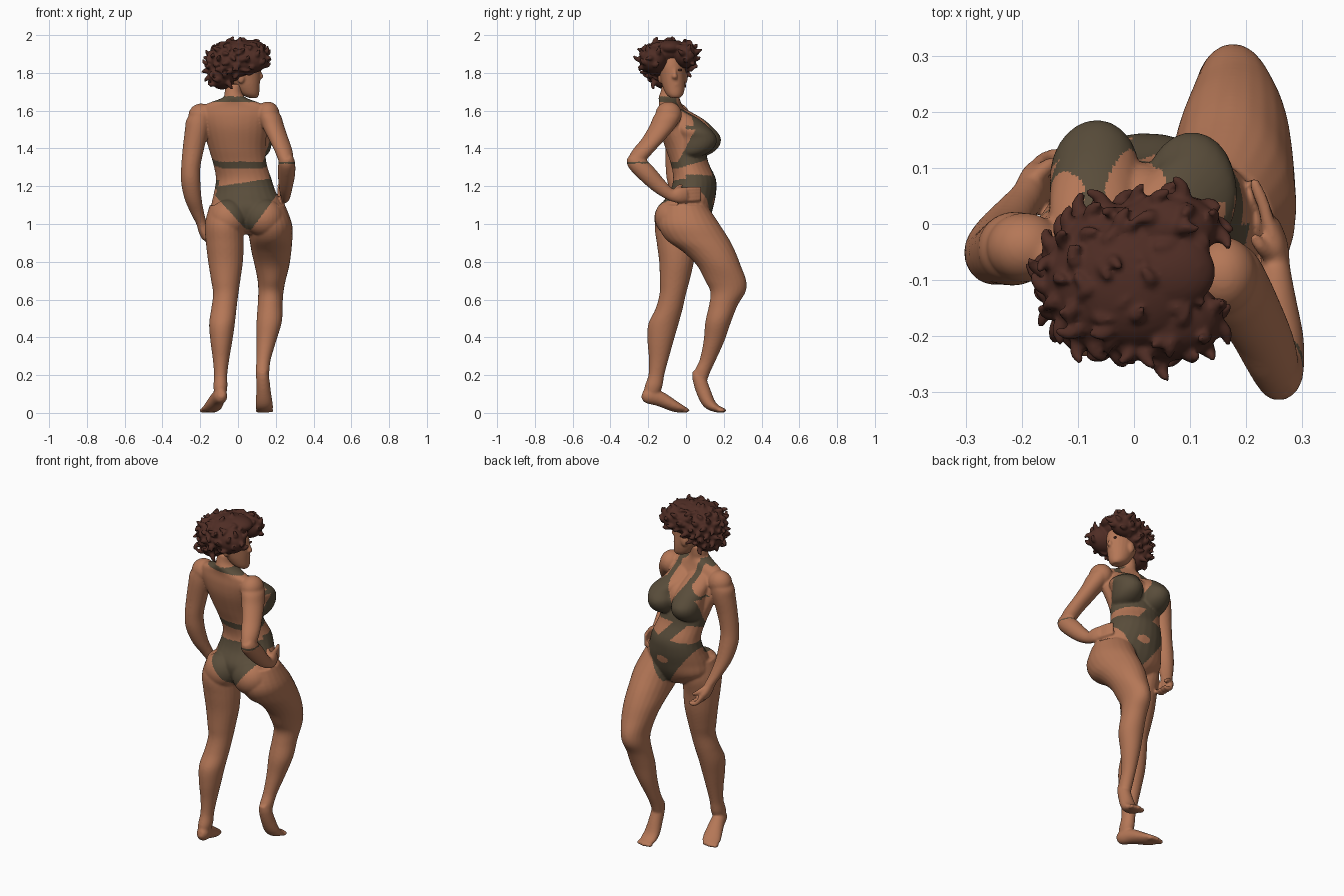
import bpy, bmesh, math, random
from mathutils import Vector, Matrix

random.seed(4)


def material(name, rgb):
    m = bpy.data.materials.new(name)
    m.diffuse_color = (*rgb, 1)
    return m


SKIN = material("warm skin", (0.46, 0.185, 0.095))
SUIT = material("olive swimsuit", (0.10, 0.074, 0.043))
HAIR = material("dark brown hair", (0.078, 0.026, 0.018))


def spline(pts, steps):
    """Catmull-Rom through rows of numbers."""
    out, n = [], len(pts)
    for i in range(n - 1):
        a, b, c, d = pts[max(i - 1, 0)], pts[i], pts[i + 1], pts[min(i + 2, n - 1)]
        for s in range(steps):
            t = s / steps
            out.append([0.5 * (2 * q + (r - p) * t + (2 * p - 5 * q + 4 * r - w) * t * t
                               + (3 * q - p - 3 * r + w) * t ** 3) for p, q, r, w in zip(a, b, c, d)])
    return out + [list(pts[-1])]


def loft(bm, pts, flat=True, yaw=0.0, steps=5, sides=24):
    """Closed tube through (x, y, z, rx, ry); flat keeps the rings level."""
    rows, rings = spline(pts, steps), []
    for i, (x, y, z, rx, ry) in enumerate(rows):
        d = Vector(rows[min(i + 1, len(rows) - 1)][:3]) - Vector(rows[max(i - 1, 0)][:3])
        rot = Matrix.Rotation(yaw, 3, 'Z') if flat else d.to_track_quat('Z', 'Y').to_matrix()
        rings.append([bm.verts.new(Vector((x, y, z)) + rot @ Vector((rx * math.cos(a), ry * math.sin(a), 0)))
                      for a in (2 * math.pi * k / sides for k in range(sides))])
    for r, s in zip(rings, rings[1:]):
        for k in range(sides):
            j = (k + 1) % sides
            bm.faces.new((r[k], r[j], s[j], s[k]))
    bm.faces.new(rings[0][::-1])
    bm.faces.new(rings[-1])


def ball(bm, c, r):
    bmesh.ops.create_uvsphere(bm, u_segments=28, v_segments=18, radius=1,
                              matrix=Matrix.Translation(c) @ Matrix.Diagonal((*r, 1)))


def finish(name, bm, voxel, mats, rule=None, smooth=4):
    """Fuse the overlapping forms into one skin, then colour faces by rule."""
    bmesh.ops.recalc_face_normals(bm, faces=bm.faces)
    src = bpy.data.meshes.new(name)
    bm.to_mesh(src)
    bm.free()
    ob = bpy.data.objects.new(name, src)
    bpy.context.collection.objects.link(ob)
    if voxel:
        rm = ob.modifiers.new("fuse", 'REMESH')
        rm.mode, rm.voxel_size = 'VOXEL', voxel
        sm = ob.modifiers.new("soften", 'SMOOTH')
        sm.factor, sm.iterations = 0.5, smooth
        deps = bpy.context.evaluated_depsgraph_get()
        me = bpy.data.meshes.new_from_object(ob.evaluated_get(deps))
        ob.modifiers.clear()
        ob.data = me
    for m in mats:
        ob.data.materials.append(m)
    for p in ob.data.polygons:
        p.use_smooth = True
        p.material_index = int(rule(p.center)) if rule else 0
    return ob


def suit(c):
    """True where the cut-out halter swimsuit covers the body."""
    x, y, z = c
    u = abs(x - 0.02 - (1.4 - z) * 0.085)
    if z < 0.97 or z > 1.675 or x < -0.165:
        return False
    if x > 0.206 and z < 1.32 or x > 0.135 and y < -0.04 and z > 1.33:   # right arm and hand
        return False
    if z < 1.215 + 0.15 * x:                                  # briefs with one small front opening
        hole = y > 0.05 and ((x - 0.055) / 0.04) ** 2 + ((z - 1.12) / 0.022) ** 2 < 1
        return u < 0.022 + (0.65 if y > 0 else 0.82) * (z - 0.98) and not hole
    if z < 1.245 + 0.1 * x and y > 0:                         # belt
        return True
    under = 1.325 + 0.3 * max(y, -0.04)
    if abs(z - under) < 0.018:                                # band under the bust
        return True
    if z < under:                                             # slanting centre strip
        return y > 0.03 and abs(x + 0.03 - (1.33 - z) * 0.9) < 0.045
    if z > 1.645 and y < -0.05:                               # neck band
        return True
    inner = min(0.058, (z - 1.44) * 0.45)
    outer = max(0.095, 0.2 - 1.2 * (z - 1.48))
    back = 0.6 * (z - 1.33) - 0.015 - 0.2 * x if z < 1.5 else 0.0 if z < 1.57 else -0.09
    return y > back and inner < u < outer


# Torso, bust, buttocks and legs
bm = bmesh.new()
loft(bm, [(-.02, -.08, 1.74, .044, .046), (-.025, -.085, 1.70, .046, .05), (-.02, -.09, 1.67, .06, .055),
          (-.02, -.085, 1.645, .125, .056), (-.02, -.08, 1.62, .175, .06), (-.02, -.07, 1.57, .185, .074),
          (-.015, -.045, 1.5, .172, .092),
          (-.005, -.005, 1.4, .152, .102), (.01, .02, 1.32, .143, .1), (.03, .045, 1.24, .148, .112),
          (.037, .037, 1.17, .165, .122), (.047, .008, 1.1, .19, .138), (.052, 0, 1.03, .195, .125),
          (.05, 0, .97, .12, .09), (.05, 0, .945, .05, .05)], yaw=-0.15)
for x0, x1, dy in ((-.075, -.07, .0), (.055, .1, -.022)):
    loft(bm, [(x0, -.055 + dy, 1.61, .06, .05), (x0, .012 + dy, 1.555, .075, .08), (x1, .06 + dy, 1.5, .08, .094),
              (x1, .085 + dy, 1.455, .08, .1), (x1, .08 + dy, 1.41, .076, .095),
              (x1, .062 + dy, 1.375, .062, .075), (x1, .04 + dy, 1.35, .03, .04)], yaw=-.1)
ball(bm, (.015, .01, 1.46), (.08, .1, .1))
ball(bm, (-.052, -.078, 1.03), (.098, .09, .1))
ball(bm, (.135, -.07, 1.035), (.105, .096, .1))
loft(bm, [(-.07, -.03, 1.10, .08, .1), (-.075, -.045, 1.0, .1, .12), (-.07, -.05, .9, .1, .105),
          (-.066, -.05, .8, .092, .092), (-.065, -.06, .7, .077, .079), (-.065, -.07, .63, .067, .07),
          (-.075, -.09, .55, .067, .072), (-.085, -.12, .47, .068, .08), (-.088, -.135, .38, .058, .069),
          (-.09, -.145, .28, .043, .051), (-.092, -.157, .2, .035, .042), (-.093, -.172, .14, .037, .047),
          (-.094, -.185, .09, .03, .04)])
loft(bm, [(.14, -.01, 1.1, .11, .12), (.168, .015, 1.0, .118, .162), (.174, .06, .92, .114, .168),
          (.177, .125, .85, .105, .138), (.18, .174, .78, .092, .116), (.178, .21, .70, .074, .109),
          (.174, .222, .64, .067, .093), (.17, .198, .57, .066, .076), (.165, .17, .48, .067, .068),
          (.15, .148, .38, .052, .055), (.135, .115, .28, .038, .043), (.13, .087, .22, .036, .043),
          (.13, .075, .17, .033, .036)])

# Feet with raised heels
loft(bm, [(-.088, -.232, .1, .016, .018), (-.09, -.205, .092, .034, .04), (-.108, -.14, .075, .04, .04),
          (-.133, -.06, .034, .05, .029), (-.15, -.02, .02, .047, .018), (-.157, .008, .014, .03, .012)], False)
loft(bm, [(.13, .05, .225, .02, .02), (.131, .066, .19, .033, .034), (.135, .09, .12, .038, .038),
          (.138, .12, .055, .045, .034), (.14, .16, .024, .046, .021), (.14, .202, .013, .034, .012)], False)
for foot in ((-.157, .0), (.14, .195)):
    for i in range(5):
        ball(bm, (foot[0] + (i - 2) * .018, foot[1] - abs(i - 2) * .004, .013), (.011, .02, .012))

# Left arm hanging, hand resting on the thigh
ball(bm, (-.195, -.042, 1.572), (.068, .062, .066))
loft(bm, [(-.195, -.045, 1.59, .05, .055), (-.208, -.043, 1.55, .066, .064), (-.217, -.045, 1.5, .064, .065),
          (-.236, -.052, 1.4, .057, .056), (-.25, -.055, 1.3, .051, .053), (-.25, -.045, 1.22, .051, .053),
          (-.237, -.018, 1.13, .045, .046), (-.212, .02, 1.05, .035, .036), (-.192, .045, 1.0, .029, .036),
          (-.178, .064, .95, .028, .048), (-.165, .07, .915, .022, .046)])
for i in range(4):
    y = .04 + i * .022
    loft(bm, [(-.172, y, .935, .013, .013), (-.157, y + .012, .905, .013, .013),
              (-.13, y + .018, .892, .012, .012), (-.108, y + .016, .9, .009, .009)], False, sides=10)
loft(bm, [(-.178, .08, .98, .015, .015), (-.15, .105, .957, .014, .014), (-.122, .11, .94, .009, .009)],
     False, sides=10)

# Right arm bent, hand on the hip
ball(bm, (.158, -.092, 1.58), (.062, .07, .068))
loft(bm, [(.155, -.09, 1.6, .05, .055), (.168, -.1, 1.57, .061, .072), (.185, -.122, 1.52, .059, .071),
          (.215, -.172, 1.45, .053, .063), (.24, -.224, 1.39, .048, .06), (.254, -.262, 1.335, .039, .048),
          (.255, -.262, 1.31, .02, .025)])
loft(bm, [(.257, -.29, 1.36, .026, .026), (.258, -.27, 1.33, .043, .046), (.257, -.21, 1.27, .046, .049),
          (.253, -.14, 1.20, .037, .041), (.252, -.08, 1.155, .027, .032), (.249, -.035, 1.152, .025, .042),
          (.24, .005, 1.157, .018, .039)], False)
for i in range(4):
    z = 1.125 + i * .019
    loft(bm, [(.242, -.015, z, .013, .012), (.232, .03, z + .004, .012, .012),
              (.22, .06, z + .006, .011, .011), (.212, .08, z + .006, .008, .008)], False, sides=10)
loft(bm, [(.247, -.06, 1.17, .014, .014), (.226, -.04, 1.195, .013, .013), (.212, -.02, 1.205, .009, .009)],
     False, sides=10)
finish("body", bm, 0.006, [SKIN, SUIT], suit, smooth=7)

# Head turned to the right, with nose, lips and ears
bm = bmesh.new()
loft(bm, [(.08, -.057, 1.668, .022, .026), (.062, -.06, 1.688, .05, .046), (.045, -.065, 1.73, .07, .06),
          (.03, -.07, 1.78, .087, .067), (.017, -.076, 1.84, .098, .072), (.005, -.085, 1.9, .088, .068),
          (0, -.09, 1.94, .05, .04)])
loft(bm, [(.108, -.06, 1.825, .008, .008), (.116, -.06, 1.80, .01, .01), (.121, -.06, 1.78, .013, .015),
          (.112, -.06, 1.765, .01, .012)])
ball(bm, (.107, -.06, 1.738), (.009, .022, .007))
ball(bm, (.104, -.06, 1.726), (.009, .02, .007))
for y in (-.137, -.003):
    ball(bm, (.015, y, 1.775), (.02, .012, .032))
finish("head", bm, 0.006, [SKIN], smooth=4)

# Eyes as thin dark lenses
bm = bmesh.new()
for y in (-.09, -.032):
    ball(bm, (.106, y, 1.815), (.006, .01, .006))
finish("eyes", bm, 0, [HAIR])

# Hair: fused lobes parted over the face, covered in curled tufts
bm = bmesh.new()
lobes = [((-.03, -.1, 1.865), (.132, .137, .098), 90), ((.06, -.17, 1.872), (.1, .074, .076), 30),
         ((.06, -.005, 1.895), (.095, .06, .07), 30), ((-.085, -.1, 1.80), (.075, .1, .088), 40),
         ((.0, -.1, 1.91), (.12, .12, .066), 30), ((.06, -.085, 1.935), (.085, .07, .04), 0)]
for c, r, count in lobes:
    ball(bm, c, r)
    for i in range(count):
        h = 1 - 2 * (i + .5) / count
        a = i * 2.39996
        d = Vector((math.sqrt(1 - h * h) * math.cos(a), math.sqrt(1 - h * h) * math.sin(a), h))
        base = Vector(c) + Vector(p * q for p, q in zip(d, r))
        if d.z < -.75 or (base.x > .03 and abs(base.y + .08) < .06 and base.z < 1.93):   # keep the face open
            continue
        side = d.cross(Vector([random.uniform(-1, 1) for _ in range(3)])).normalized()
        grow = random.uniform(.008, .032) * (.5 if d.z > .6 else 1)
        path = [base - d * .04, base - d * .008, base + d * grow * .6 + side * .008, base + d * grow + side * .028]
        loft(bm, [(*p, w, w) for p, w in zip(path, (.022, .018, .012, .006))], False, steps=3, sides=8)
finish("hair", bm, 0.0055, [HAIR], smooth=3)
